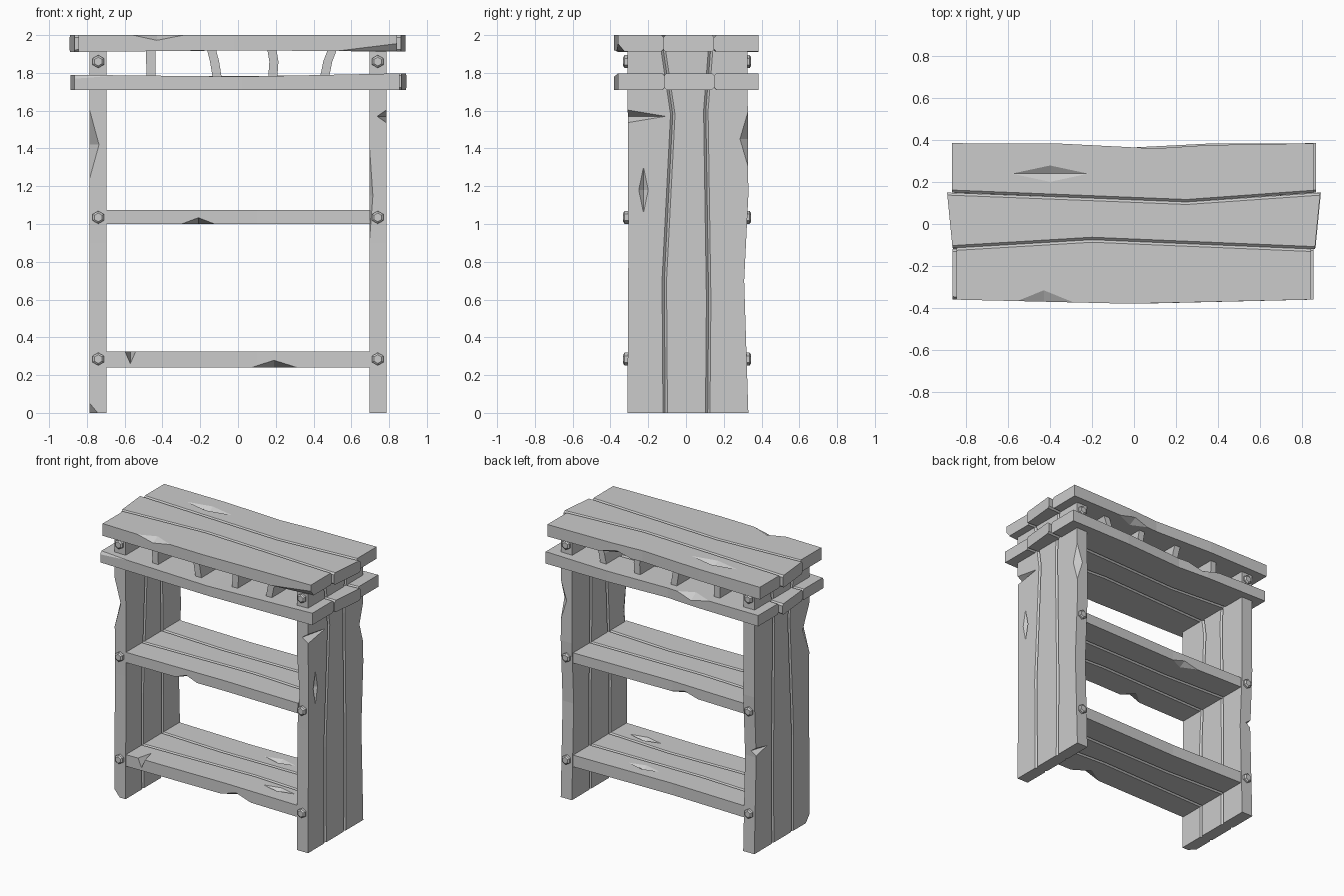
import bpy, bmesh, math
from mathutils import Vector, Matrix

if "Cube" in bpy.data.objects:
    bpy.data.objects.remove(bpy.data.objects["Cube"])


def make_object(name, bm):
    bmesh.ops.recalc_face_normals(bm, faces=bm.faces[:])
    mesh = bpy.data.meshes.new(name)
    bm.to_mesh(mesh)
    bm.free()
    ob = bpy.data.objects.new(name, mesh)
    bpy.context.collection.objects.link(ob)
    return ob


def at(line, u):
    """Height of a polyline at u."""
    for (a, p), (b, q) in zip(line, line[1:]):
        if u <= b:
            return p + (q - p) * max(0, u - a) / (b - a)
    return line[-1][1]


def plank(name, lo, hi, end, t0, t1, bev_lo, bev_hi, place):
    """Loft a plank between two edge lines; seam edges get a chamfer."""
    u0, u1, taper = end
    us = [u0] + sorted({p[0] for p in lo + hi if u0 + .02 < p[0] < u1 - .02}) + [u1]
    bm = bmesh.new()
    rings = []
    c = .012
    for u in us:
        a, b = at(lo, u), at(hi, u)
        bot, top = at(t0, u), at(t1, u)
        sec = [(a + c, bot), (a, bot + c), (a, top - c), (a + c, top)] if bev_lo else [(a, bot), (a, top)]
        sec += [(b - c, top), (b, top - c), (b, bot + c), (b - c, bot)] if bev_hi else [(b, top), (b, bot)]
        s = -taper if u == u0 else taper if u == u1 else 0
        rings.append([bm.verts.new(place(u + s * (v - a) / (b - a), v, t)) for v, t in sec])
    n = len(rings[0])
    for r, q in zip(rings, rings[1:]):
        for i in range(n):
            bm.faces.new((r[i], r[(i + 1) % n], q[(i + 1) % n], q[i]))
    bm.faces.new(rings[0])
    bm.faces.new(rings[-1])
    return make_object(name, bm)


def chip_planks(planks, chips):
    """Cut stretched octahedra (gouges) out of the planks."""
    cutters = []
    for pos, rad in chips:
        bm = bmesh.new()
        top, bot = bm.verts.new((0, 0, 1)), bm.verts.new((0, 0, -1))
        ring = [bm.verts.new(p) for p in ((1, 0, 0), (0, 1, 0), (-1, 0, 0), (0, -1, 0))]
        for i in range(4):
            bm.faces.new((ring[i], ring[(i + 1) % 4], top))
            bm.faces.new((ring[(i + 1) % 4], ring[i], bot))
        bmesh.ops.transform(bm, matrix=Matrix.Translation(pos) @ Matrix.Diagonal((*rad, 1)), verts=bm.verts)
        cutter = make_object("gouge_cutter", bm)
        cutter.hide_render = True
        cutters.append(cutter)
    for ob in planks:
        for cutter in cutters:
            m = ob.modifiers.new("gouge", 'BOOLEAN')
            m.operation, m.solver, m.object = 'DIFFERENCE', 'EXACT', cutter
    deps = bpy.context.evaluated_depsgraph_get()
    deps.update()
    meshes = [bpy.data.meshes.new_from_object(ob.evaluated_get(deps)) for ob in planks]
    for ob, mesh in zip(planks, meshes):
        ob.modifiers.clear()
        ob.data = mesh
    for cutter in cutters:
        bpy.data.objects.remove(cutter)


def panel(name, lines, ends, t0, t1, place, chips):
    planks = [plank(f"{name}_plank_{i + 1}", lines[i], lines[i + 1], ends[i], t0, t1, i > 0, i < 2, place)
              for i in range(3)]
    chip_planks(planks, chips)


def flat(u, v, t):
    return Vector((u, v, t))


def upright(u, v, t):
    return Vector((t, v, u))


# Top board
top_lines = [[(-.87, -.36), (-.02, -.38), (.86, -.36)],
             [(-.87, -.115), (-.2, -.075), (.87, -.12)],
             [(-.87, .15), (.25, .105), (.87, .15)],
             [(-.87, .385), (-.37, .384), (.1, .36), (.35, .376), (.87, .385)]]
panel("top_board", top_lines, [(-.845, .843, 0), (-.865, .862, .026), (-.868, .855, 0)],
      [(-.9, 1.91), (0, 1.92), (.9, 1.912)], [(-.9, 2), (.9, 2)], flat,
      [((-.4, .24, 2.004), (.21, .045, .03)), ((-.43, -.375, 2.003), (.16, .065, .033)),
       ((.3, .375, 1.912), (.16, .07, .04)), ((.86, -.375, 1.915), (.4, .05, .06))])

# Lower board, the same planks turned over end to end
low_lines = [[(-u, v) for u, v in reversed(line)] for line in top_lines]
panel("lower_board", low_lines, [(-.865, .855, 0), (-.862, .865, .026), (-.855, .868, 0)],
      [(-.9, 1.71), (.9, 1.71)], [(-.9, 1.79), (0, 1.78), (.9, 1.798)], flat,
      [((-.3, .375, 1.787), (.16, .07, .04)), ((-.86, -.375, 1.792), (.4, .03, .045))])

# Upright side panels
for name, s, chips in (
        ("right_side", 1, [((.788, -.312, 1.57), (.052, .215, .036)), ((.788, .333, 1.45), (.055, .05, .17)),
                           ((.789, -.225, 1.18), (.03, .029, .14)), ((.692, -.312, 1.15), (.025, .05, .35))]),
        ("left_side", -1, [((-.788, -.312, 1.42), (.055, .09, .2)), ((-.788, .333, .74), (.052, .16, .036)),
                           ((-.788, -.312, -.003), (.05, .05, .06))])):
    panel(name, [[(0, -.31), (.9, -.305), (1.92, -.31)],
                 [(0, -.11), (.7, -.115), (1.58, -.07), (1.92, -.12)],
                 [(0, .115), (.6, .12), (1.6, .105), (1.92, .13)],
                 [(0, .33), (.7, .308), (1.15, .33), (1.92, .325)]],
          [(0, 1.92, 0)] * 3, [(0, s * .74 - .045), (2, s * .74 - .045)],
          [(0, s * .74 + .045), (2, s * .74 + .045)], upright, chips)

# Shelves
for name, z, h, chips in (
        ("middle_shelf", 1.0, .075, [((-.21, -.305, .998), (.1, .09, .038)), ((-.2, .31, .998), (.13, .06, .035))]),
        ("bottom_shelf", .24, .085, [((.19, -.305, .238), (.14, .09, .045)), ((-.57, -.305, .328), (.03, .12, .068)),
                                     ((.45, -.17, .329), (.15, .035, .025)), ((.2, .2, .329), (.15, .04, .025))])):
    panel(name, [[(-.7, -.305), (.1, -.295), (.7, -.305)],
                 [(-.7, -.11), (.2, -.085), (.7, -.11)],
                 [(-.7, .12), (-.2, .1), (.7, .11)],
                 [(-.7, .315), (-.1, .3), (.7, .315)]],
          [(-.7, .7, 0)] * 3, [(-.7, z), (.7, z)], [(-.7, z + h), (.7, z + h)], flat, chips)

# Slats between the two boards: x centre at bottom, middle and top
for i, xs in enumerate(((-.46, -.462, -.462), (-.108, -.124, -.142), (.183, .19, .178), (.455, .475, .502))):
    bm = bmesh.new()
    zs = (1.76, 1.86, 1.93)
    pts = [(x - .024, z) for x, z in zip(xs, zs)] + [(x + .024, z) for x, z in zip(xs[::-1], zs[::-1])]
    face = bm.faces.new([bm.verts.new((x, -.3, z)) for x, z in pts])
    ext = bmesh.ops.extrude_face_region(bm, geom=[face])
    bmesh.ops.translate(bm, vec=(0, .6, 0), verts=[g for g in ext["geom"] if isinstance(g, bmesh.types.BMVert)])
    make_object(f"slat_{i + 1}", bm)

# Hexagonal bolts on the front and back edges
for s in (-1, 1):
    for side, y in ((-1, -.313), (1, .325)):
        for z in (.285, 1.035, 1.86):
            bm = bmesh.new()
            turn = Matrix.Rotation(-side * math.pi / 2, 4, 'X')
            for r1, r2, d, off in ((.034, .034, .024, 0), (.034, .023, .008, .016)):
                bmesh.ops.create_cone(bm, cap_ends=True, segments=6, radius1=r1, radius2=r2, depth=d,
                                      matrix=Matrix.Translation((s * .74, y + side * off, z)) @ turn)
            make_object("bolt", bm)
